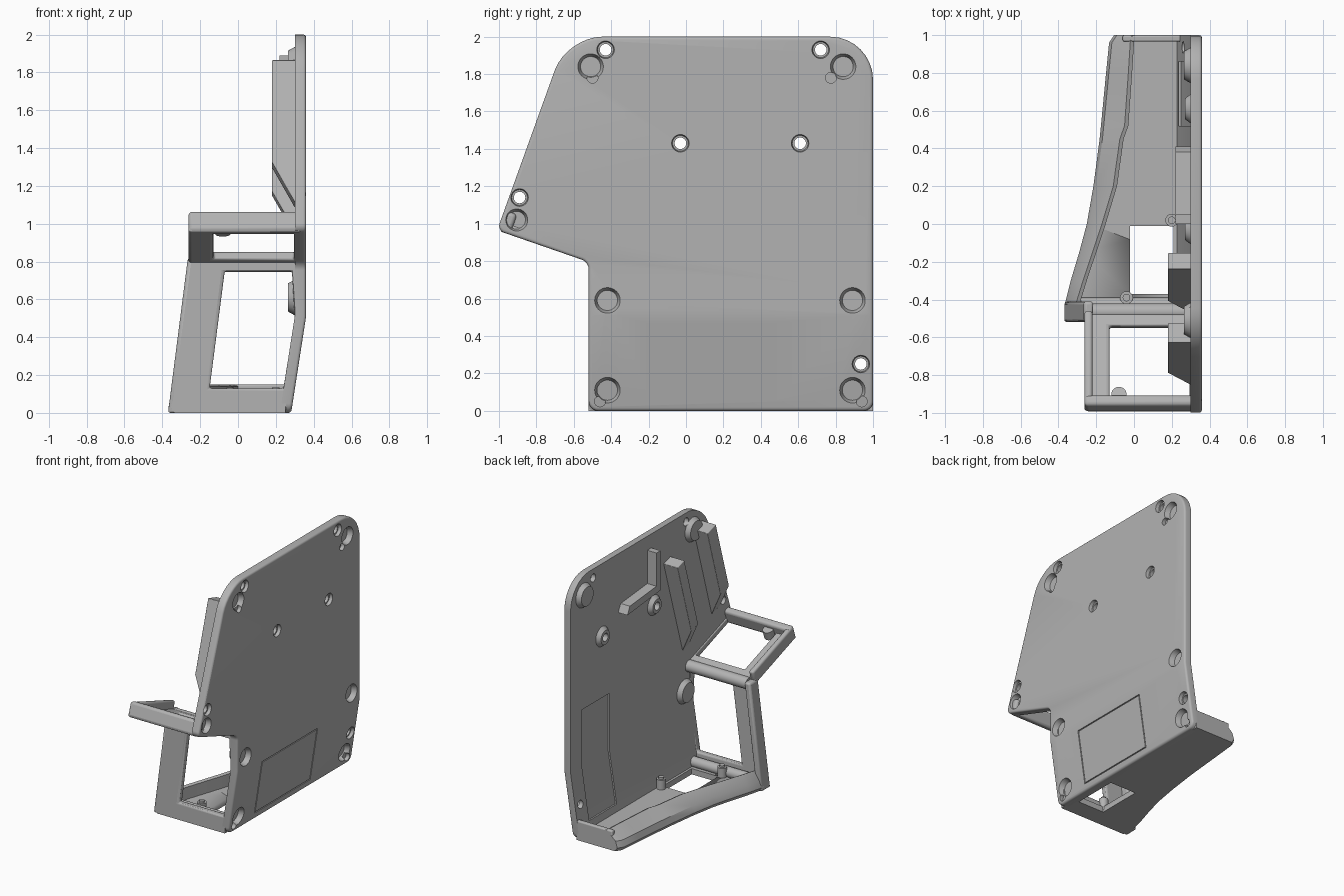
import bpy, bmesh, math
from mathutils import Vector

if "Cube" in bpy.data.objects:
    bpy.data.objects.remove(bpy.data.objects["Cube"])

grey = bpy.data.materials.new("light_grey")
grey.diffuse_color = (0.45, 0.45, 0.45, 1)
grey.use_nodes = True
grey.node_tree.nodes["Principled BSDF"].inputs["Base Color"].default_value = grey.diffuse_color


def finish(name, bm, bevel=0.0):
    bmesh.ops.recalc_face_normals(bm, faces=bm.faces)
    me = bpy.data.meshes.new(name)
    bm.to_mesh(me)
    bm.free()
    me.materials.append(grey)
    ob = bpy.data.objects.new(name, me)
    bpy.context.collection.objects.link(ob)
    activate(ob)
    bpy.ops.object.shade_smooth_by_angle(angle=math.radians(35))
    if bevel:
        m = ob.modifiers.new("bevel", 'BEVEL')
        m.width, m.segments, m.limit_method = bevel, 3, 'ANGLE'
    return ob


def activate(ob):
    bpy.ops.object.select_all(action='DESELECT')
    ob.select_set(True)
    bpy.context.view_layer.objects.active = ob


def rounded(corners, n=8):
    """Outline with each (u, v, tangent length) corner rounded."""
    out = []
    for i, (u, v, t) in enumerate(corners):
        c = Vector((u, v))
        a, b = (c + (Vector(corners[j][:2]) - c).normalized() * t
                for j in (i - 1, (i + 1) % len(corners)))
        h, k = a.lerp(c, .55), b.lerp(c, .55)
        for s in range(n + 1):
            s /= n
            out.append(a*(1-s)**3 + h*3*s*(1-s)**2 + k*3*s*s*(1-s) + b*s**3)
    return out


def prism(name, pts, place, w0, w1, bevel=0.0, hole=None, edge=0.0):
    """Extrude an outline, or a frame when a hole of equal count is given."""
    bm = bmesh.new()
    n = len(pts)
    rings = [[bm.verts.new(place(p[0], p[1], w)) for p in loop]
             for loop in ([pts, hole] if hole else [pts]) for w in (w0, w1)]
    pairs = [(0, 1)] if not hole else [(0, 1), (2, 3), (0, 2), (1, 3)]
    for a, b in pairs:
        for i in range(n):
            j = (i + 1) % n
            bm.faces.new((rings[a][i], rings[a][j], rings[b][j], rings[b][i]))
    if not hole:
        caps = [bm.faces.new(r) for r in rings]
        if edge:
            bmesh.ops.recalc_face_normals(bm, faces=bm.faces)
            bmesh.ops.bevel(bm, geom=list(caps[1].edges), offset=edge, segments=3,
                            profile=0.5, affect='EDGES', clamp_overlap=False)
    return finish(name, bm, bevel)


def box(name, lo, hi, bevel=0.0):
    pts = [(lo[0], lo[1]), (hi[0], lo[1]), (hi[0], hi[1]), (lo[0], hi[1])]
    return prism(name, pts, lambda u, v, w: (u, v, w), lo[2], hi[2], bevel)


def cone(name, a, b, ra, rb, n=32):
    bm = bmesh.new()
    a, b = Vector(a), Vector(b)
    m = (b - a).to_track_quat('Z', 'Y').to_matrix().to_4x4()
    m.translation = (a + b) / 2
    bmesh.ops.create_cone(bm, cap_ends=True, segments=n, radius1=ra, radius2=rb,
                          depth=(b - a).length, matrix=m)
    return finish(name, bm)


def combine(target, tool, op='DIFFERENCE'):
    activate(target)
    m = target.modifiers.new("combine", 'BOOLEAN')
    m.operation, m.object, m.solver = op, tool, 'EXACT'
    bpy.ops.object.modifier_apply(modifier=m.name)
    bpy.data.objects.remove(tool)


# Side plate with one rounded outer rim
outline = rounded([(-1.01, .965, .04), (-.52, .795, .04), (-.52, 0, .05), (1, 0, .05),
                   (1, 2, .23), (-.637, 2, .19)])
plate = prism("side_plate", outline, lambda u, v, w: (w, u, v), .30, .36, edge=.015)

# Bosses on the inner face
centre_holes = [(-.03, 1.43), (.61, 1.43)]
for y, z in [(-.51, 1.84), (.84, 1.84), (-.41, .61)]:
    combine(plate, cone("boss", (.31, y, z), (.265, y, z), .1, .075), 'UNION')
for y, z in centre_holes:
    combine(plate, cone("boss", (.31, y, z), (.27, y, z), .085, .055), 'UNION')

# Round foot recesses, locating dimples and countersunk screw holes
for y, z, r in [(-.51, 1.84, .072), (.84, 1.84, .072), (-.905, 1.02, .062), (-.42, .59, .072),
                (.89, .59, .072), (-.42, .11, .072), (.89, .11, .072)]:
    combine(plate, cone("cut", (.37, y, z), (.32, y, z), r, r * .75))
for y, z in [(-.50, 1.78), (.775, 1.78), (-.46, .05), (.94, .05)]:
    combine(plate, cone("cut", (.37, y, z), (.33, y, z), .029, .029, 24))
for y, z in centre_holes + [(-.43, 1.93), (.72, 1.93), (-.89, 1.14), (.935, .25)]:
    combine(plate, cone("cut", (.4, y, z), (.2, y, z), .031, .031, 24))
    combine(plate, cone("cut", (.37, y, z), (.335, y, z), .049, .042, 24))

# Outer label groove and inner shallow pocket
groove = prism("cut", [(-.21, .05), (.48, .05), (.48, .47), (-.21, .47)],
               lambda u, v, w: (w, u, v), .352, .38,
               hole=[(-.202, .058), (.472, .058), (.472, .462), (-.202, .462)])
combine(plate, groove)
combine(plate, box("cut", (.28, .52, .1), (.312, .86, .95)))

# Lean the lower part of the plate inwards
bm = bmesh.new()
bm.from_mesh(plate.data)
bmesh.ops.bisect_plane(bm, geom=bm.verts[:] + bm.edges[:] + bm.faces[:],
                       plane_co=(0, 0, .51), plane_no=(0, 0, 1))
for v in bm.verts:
    if v.co.z < .51:
        v.co.x -= .155 * (.51 - v.co.z)
bm.to_mesh(plate.data)
bm.free()
activate(plate)
bpy.ops.object.shade_smooth_by_angle(angle=math.radians(35))

# Front wall frame and its leaning side flange
xz = lambda u, v, w: (u, w, v)
prism("front_wall", [(-.37, 0), (.25, 0), (.325, .5), (.325, .80), (-.265, .80)], xz, -.52, -.47,
      .012, hole=[(-.15, .13), (.24, .13), (.30, .5), (.285, .75), (-.07, .75)])
prism("front_wall_flange", [(-.37, 0), (-.32, 0), (-.215, .82), (-.265, .82)], xz,
      -.518, -.41, .015)

# Sloping shelf: frame, rims and half-round lug
along, up = Vector((0, -.945, .327)), Vector((0, .327, .945))
origin = Vector((0, -.52, .795))
shelf = lambda u, v, w: Vector((u, 0, 0)) + origin + along * v + up * w
prism("shelf_frame", [(-.262, -.03), (.33, -.03), (.33, .5), (-.262, .5)], shelf, 0, .05, .012,
      hole=[(-.13, .035), (.295, .035), (.295, .45), (-.13, .45)])
prism("shelf_side_rim", [(-.262, -.03), (-.22, -.03), (-.22, .5), (-.262, .5)], shelf, 0, .11, .015)
prism("shelf_front_rim", [(-.262, .445), (.345, .445), (.345, .505), (-.262, .505)],
      shelf, 0, .115, .02)
cone("shelf_lug", shelf(-.08, .43, .01), shelf(-.08, .43, .08), .04, .04)

# Cross bars along the folds
cone("upper_cross_bar", (-.22, -.465, .79), (.31, -.465, .79), .045, .045)
cone("lower_cross_bar", (-.28, -.43, .07), (.24, -.43, .07), .04, .04)

# Base floor with curved outer side
curve = [(-.52, -.355, -.29), (-.43, -.368, -.29), (-.3, -.335, -.25), (-.15, -.29, -.20),
         (0, -.25, -.15), (.2, -.215, -.09), (.45, -.182, -.055), (.52, -.175, -.03),
         (.8, -.148, -.01), (.96, -.132, .0), (1, -.105, .01)]
floor = prism("base_floor", [(xo + .02, y) for y, xo, xi in curve] + [(.25, 1), (.25, -.52)],
              lambda u, v, w: (u, v, w), 0, .045)
combine(floor, box("cut", (-.02, -.37, -.1), (.21, -.01, .2)))

# Sloped outer rim lofted along the curve
bm = bmesh.new()
rows = [[bm.verts.new((x, y, z)) for x, z in
         [(xo + .02, 0), (xo, .03), (xo + .015, .08), (xi - .02, .15), (xi, .14), (xi, .02)]]
        for y, xo, xi in curve]
for a, b in zip(rows, rows[1:]):
    for i in range(6):
        j = (i + 1) % 6
        bm.faces.new((a[i], a[j], b[j], b[i]))
bm.faces.new(rows[0])
bm.faces.new(rows[-1])
finish("base_side_rim", bm)
box("base_back_rim", (-.06, .965, 0), (.25, 1, .15), .01)

# Screw posts on the floor
for x, y in [(.2, .02), (-.04, -.39)]:
    cone("floor_post", (x, y, .02), (x, y, .12), .034, .034)
    cone("floor_post_pin", (x, y, .1), (x, y, .135), .02, .02, 20)

# Slanted inner ribs with tapered lower ends
for name, top, bottom, wide in [("front_rib", (-.575, 1.85), (-.80, 1.10), .055),
                                ("rear_rib", (-.195, 1.72), (-.43, .95), .045)]:
    t, b = Vector(top), Vector(bottom)
    d = (b - t).normalized()
    s = Vector((-d.y, d.x))
    length = (b - t).length

    def rib(u, v, w):
        p = t + d * u + s * w
        return (v, p.x, p.y)
    prism(name, [(0, .31), (0, .18), (length - .22, .18), (length, .30), (length, .31)],
          rib, -wide, wide, .006)

# Corner bracket on the inner face
prism("corner_bracket", [(.41, 1.54), (0, 1.58), (0, 1.89), (.05, 1.89), (.05, 1.63), (.38, 1.60)],
      lambda u, v, w: (w, u, v), .22, .305)
